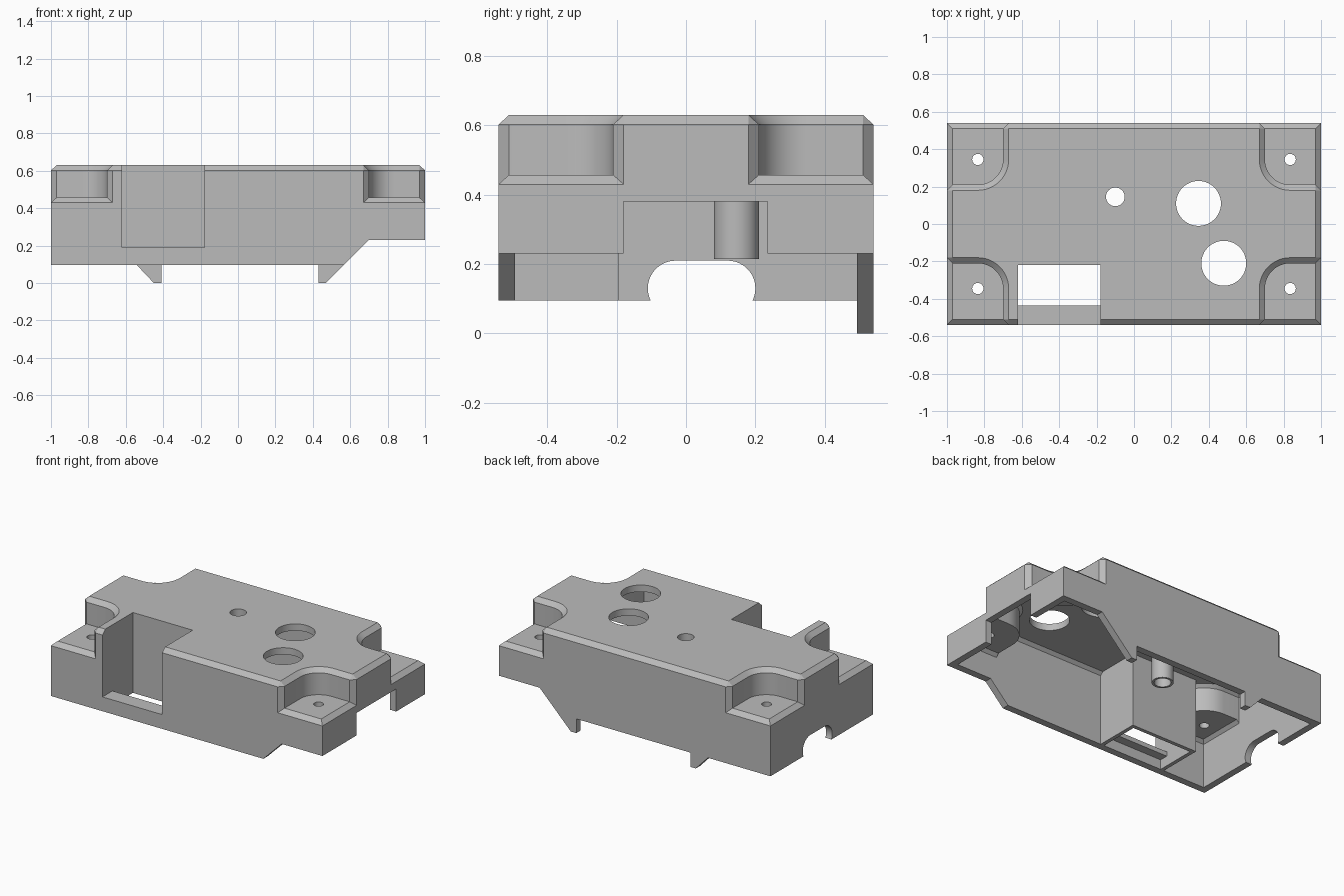
import bpy, bmesh
from math import sin, cos, pi

cube = bpy.data.objects.get("Cube")
if cube:
    bpy.data.objects.remove(cube, do_unlink=True)

grey = bpy.data.materials.new("plain_grey")
grey.use_nodes = True
grey.diffuse_color = (0.5, 0.5, 0.5, 1)
grey.node_tree.nodes["Principled BSDF"].inputs["Base Color"].default_value = (0.5, 0.5, 0.5, 1)


def loft(name, loops):
    """Closed solid through matching loops of 3D points."""
    bm = bmesh.new()
    rings = [[bm.verts.new(p) for p in loop] for loop in loops]
    n = len(rings[0])
    for a, b in zip(rings, rings[1:]):
        for i in range(n):
            j = (i + 1) % n
            bm.faces.new((a[i], a[j], b[j], b[i]))
    bm.faces.new(rings[0][::-1])
    bm.faces.new(rings[-1])
    bmesh.ops.remove_doubles(bm, verts=bm.verts, dist=0.0001)
    bmesh.ops.recalc_face_normals(bm, faces=bm.faces)
    mesh = bpy.data.meshes.new(name)
    bm.to_mesh(mesh)
    bm.free()
    mesh.materials.append(grey)
    obj = bpy.data.objects.new(name, mesh)
    bpy.context.collection.objects.link(obj)
    return obj


def at_z(pts, z):
    return [(x, y, z) for x, y in pts]


def rect(x0, x1, y0, y1):
    return [(x0, y0), (x1, y0), (x1, y1), (x0, y1)]


def box(name, x0, x1, y0, y1, z0, z1):
    r = rect(x0, x1, y0, y1)
    return loft(name, [at_z(r, z0), at_z(r, z1)])


def arc(cx, cy, r, a0, a1, n):
    return [(cx + r * cos(a0 + (a1 - a0) * i / n), cy + r * sin(a0 + (a1 - a0) * i / n))
            for i in range(n + 1)]


def cylinder(name, x, y, r, z0, z1):
    ring = arc(x, y, r, 0, 2 * pi, 48)[:-1]
    return loft(name, [at_z(ring, z0), at_z(ring, z1)])


def across_y(name, profile, y0, y1):
    return loft(name, [[(x, y, z) for x, z in profile] for y in (y0, y1)])


def combine(target, other, operation):
    """Apply a boolean and discard the helper."""
    other.hide_render = True
    mod = target.modifiers.new("join", "BOOLEAN")
    mod.operation = operation
    mod.solver = "EXACT"
    mod.object = other
    bpy.context.view_layer.objects.active = target
    bpy.ops.object.modifier_apply(modifier=mod.name)
    bpy.data.objects.remove(other, do_unlink=True)


SX, SY = 0.835, 0.345  # screw positions, also the centres of the corner recesses


def plan(hx, hy, r, c):
    """Rectangle with four rounded corner recesses; c chamfers the recess ends."""
    q = [(hx, SY - r - c), (hx - c, SY - r)]
    q += arc(SX, SY, r, 1.5 * pi, pi, 12)
    q += [(SX - r, hy - c), (SX - r - c, hy)]
    half = q + [(-x, y) for x, y in reversed(q)]
    return half + [(-x, -y) for x, y in half]


# Outer body: lower slab with chamfered rim, plus the raised recessed block
housing = loft("housing_shell", [at_z(rect(-1, 1, -0.54, 0.54), -0.05),
                                 at_z(rect(-1, 1, -0.54, 0.54), 0.43),
                                 at_z(rect(-0.97, 0.97, -0.51, 0.51), 0.457)])
block = plan(1, 0.54, 0.135, 0.03)
combine(housing, loft("raised_block", [at_z(block, -0.05), at_z(block, 0.602),
                                       at_z(plan(0.97, 0.51, 0.165, 0), 0.63)]), "UNION")

# Hollow interior
inner = rect(-0.955, 0.955, -0.493, 0.493)
combine(housing, loft("lower_cavity", [at_z(inner, -0.2), at_z(inner, 0.39),
                                       at_z(rect(-0.935, 0.935, -0.473, 0.473), 0.41)]), "DIFFERENCE")
hollow = plan(0.955, 0.493, 0.18, 0)
combine(housing, loft("upper_cavity", [at_z(hollow, -0.2), at_z(hollow, 0.565),
                                       at_z(plan(0.935, 0.473, 0.2, 0), 0.585)]), "DIFFERENCE")

# Pocket walls and hanging post
combine(housing, box("pocket_walls", -0.645, -0.155, -0.52, -0.195, -0.04, 0.605), "UNION")
combine(housing, cylinder("post", -0.1, 0.145, 0.065, 0.215, 0.605), "UNION")

# Pocket opening, its floor window and the space below the shelf
combine(housing, box("pocket_cut", -0.62, -0.18, -0.7, -0.22, 0.19, 0.8), "DIFFERENCE")
combine(housing, box("window_cut", -0.62, -0.18, -0.435, -0.22, -0.2, 0.3), "DIFFERENCE")
combine(housing, box("shelf_cut", -0.62, -0.18, -0.493, -0.3, -0.2, 0.16), "DIFFERENCE")

# Bottom outline: stepped end everywhere, two clip tabs left on the back wall
step = [(0.565, 0.095), (0.7, 0.23), (1.1, 0.23), (1.1, -0.2), (-1.1, -0.2), (-1.1, 0.095)]
combine(housing, across_y("bottom_cut", step, -0.8, 0.4925), "DIFFERENCE")
tabs = [(-1.1, 0.095), (-0.54, 0.095), (-0.45, 0), (-0.41, 0), (-0.41, 0.095), (0.43, 0.095),
        (0.43, 0), (0.47, 0), (0.7, 0.23), (1.1, 0.23), (1.1, -0.2), (-1.1, -0.2)]
combine(housing, across_y("tab_cut", tabs, 0.4, 0.8), "DIFFERENCE")

# Openings in the two end walls
combine(housing, box("end_notch", 0.9, 1.1, -0.18, 0.235, -0.1, 0.38), "DIFFERENCE")
slot = arc(0.12, 0.13, 0.08, -pi / 2, pi / 2, 20) + arc(-0.03, 0.13, 0.08, pi / 2, 1.5 * pi, 20)
combine(housing, loft("cable_slot", [[(x, y, z) for y, z in slot] for x in (-1.1, -0.9)]), "DIFFERENCE")

# Round holes through the top, and the screw holes
holes = [(0.345, 0.11, 0.12), (0.48, -0.21, 0.12), (-0.1, 0.145, 0.05)]
holes += [(sx * SX, sy * SY, 0.03) for sx in (-1, 1) for sy in (-1, 1)]
for x, y, r in holes:
    combine(housing, cylinder("hole", x, y, r, 0.12, 0.8), "DIFFERENCE")

# Shading
bpy.ops.object.select_all(action="DESELECT")
housing.select_set(True)
bpy.context.view_layer.objects.active = housing
bpy.ops.object.shade_smooth_by_angle(angle=pi / 6)
